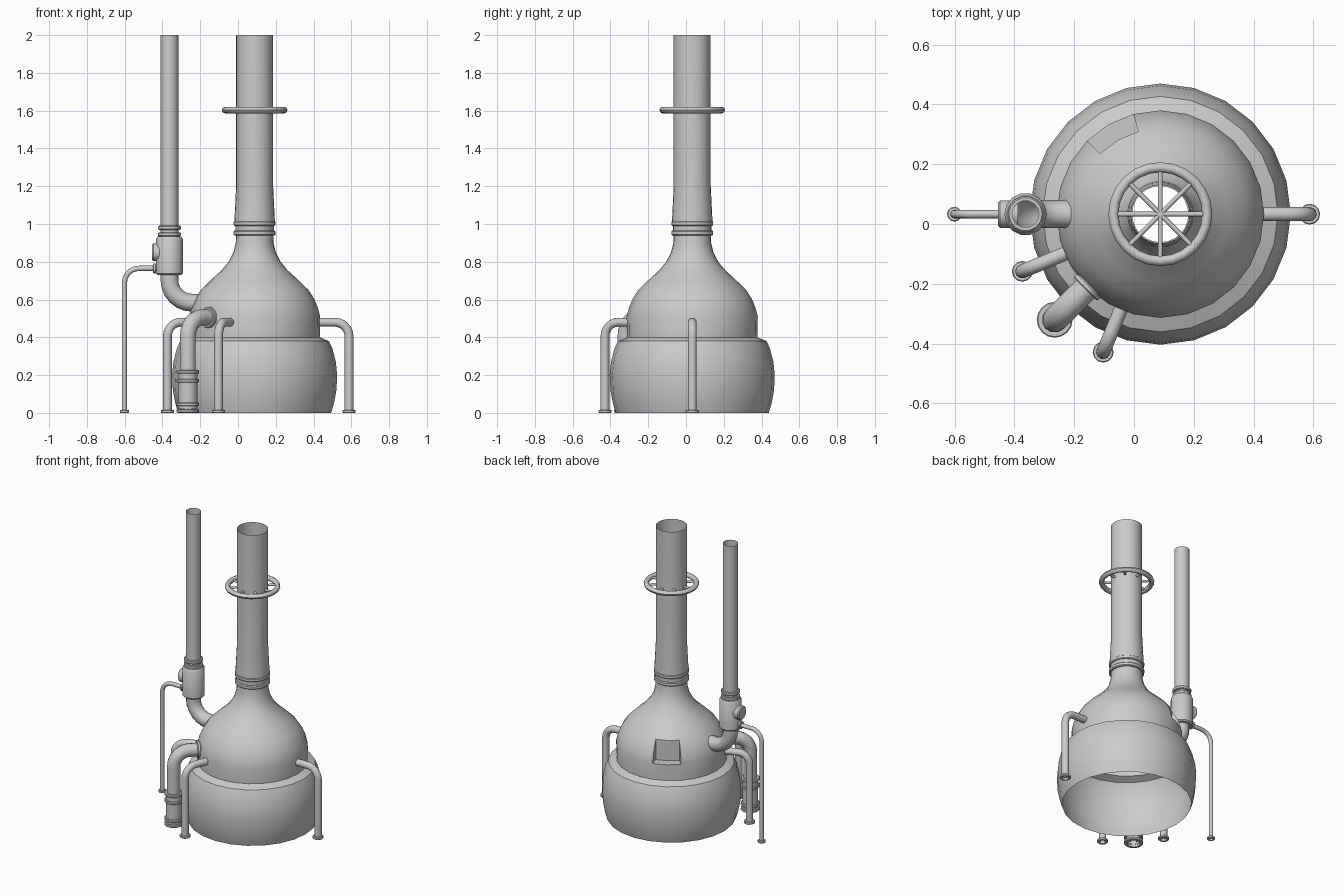
import bpy, math
from mathutils import Vector, Matrix

if "Cube" in bpy.data.objects:
    bpy.data.objects.remove(bpy.data.objects["Cube"])

CX, CY = 0.088, 0.033          # axis of the main vessel
SEGS = 24


def finish(name, mesh, angle=35):
    ob = bpy.data.objects.new(name, mesh)
    bpy.context.collection.objects.link(ob)
    bpy.ops.object.select_all(action='DESELECT')
    ob.select_set(True)
    bpy.context.view_layer.objects.active = ob
    bpy.ops.object.shade_smooth_by_angle(angle=math.radians(angle))
    return ob


def lathe(name, profile, loc=(CX, CY, 0), segs=SEGS, axis='Z', skip=None, angle=35):
    """Revolve (radius, height) points; skip(row, column) leaves faces out."""
    verts, faces = [], []
    for r, z in profile:
        for j in range(segs):
            a = 2 * math.pi * j / segs
            verts.append((r * math.cos(a), r * math.sin(a), z))
    for i in range(len(profile) - 1):
        for j in range(segs):
            if skip and skip(i, j):
                continue
            k = (j + 1) % segs
            faces.append((i * segs + j, i * segs + k, (i + 1) * segs + k, (i + 1) * segs + j))
    me = bpy.data.meshes.new(name)
    me.from_pydata(verts, [], faces)
    rot = Matrix.Rotation(-math.pi / 2, 4, 'Y') if axis == '-X' else Matrix()
    me.transform(Matrix.Translation(loc) @ rot)
    return finish(name, me, angle)


def collar(name, loc, inner, outer, height, segs=12, axis='Z'):
    h, b = height / 2, height * 0.2
    return lathe(name, [(inner, -h), (outer - b, -h), (outer, -h + b), (outer, h - b),
                        (outer - b, h), (inner, h)], loc, segs, axis)


def elbow_pipe(name, a, corner, b, bend, radius, steps=6):
    """Pipe from a to b with a rounded right-angle corner."""
    a, c, b = Vector(a), Vector(corner), Vector(b)
    u, v = (a - c).normalized(), (b - c).normalized()
    mid = c + (u + v) * bend
    pts = [a]
    for i in range(steps + 1):
        t = math.pi / 2 * i / steps
        pts.append(mid - v * bend * math.cos(t) - u * bend * math.sin(t))
    pts.append(b)
    cu = bpy.data.curves.new(name + "_path", 'CURVE')
    cu.dimensions = '3D'
    sp = cu.splines.new('POLY')
    sp.points.add(len(pts) - 1)
    for p, q in zip(sp.points, pts):
        p.co = (*q, 1)
    cu.bevel_depth, cu.bevel_resolution = radius, 4
    tmp = bpy.data.objects.new(name + "_path", cu)
    bpy.context.collection.objects.link(tmp)
    bpy.context.view_layer.update()
    me = bpy.data.meshes.new_from_object(tmp.evaluated_get(bpy.context.evaluated_depsgraph_get()))
    bpy.data.objects.remove(tmp)
    return finish(name, me, 50)


def around(angle, dist, z):
    a = math.radians(angle)
    return (CX + dist * math.cos(a), CY + dist * math.sin(a), z)


# open-bottomed bowl with sloped ledge
lathe("bowl", [(0.405, 0), (0.42, 0.05), (0.433, 0.12), (0.437, 0.2), (0.43, 0.27),
               (0.412, 0.34), (0.394, 0.38), (0.345, 0.4)])

# dome narrowing to the neck, with an opening at the back
dome = [(0.345, 0.4), (0.347, 0.51), (0.334, 0.56), (0.315, 0.605), (0.286, 0.65),
        (0.23, 0.705), (0.175, 0.755), (0.138, 0.8), (0.112, 0.85), (0.1, 0.9), (0.096, 1.0)]
lathe("dome", dome, skip=lambda i, j: 1 <= i <= 3 and j in (7, 8))

# recess filling the opening: upright back, flat floor, two cheeks
verts, faces = [], []
section = [(0.286, 0.51)] + dome[1:5]
n = len(section)
for ang in (105, 120, 135):
    verts += [around(ang, r, z) for r, z in section]
for k in (0, n):
    faces.append((k, k + n, k + n + n - 1, k + n - 1))
    faces.append((k, k + 1, k + n + 1, k + n))
faces += [tuple(range(n)), tuple(reversed(range(2 * n, 3 * n)))]
me = bpy.data.meshes.new("hatch_recess")
me.from_pydata(verts, [], faces)
finish("hatch_recess", me)

# main chimney and its collars
lathe("main_chimney", [(0.108, 1.0), (0.104, 1.08), (0.098, 1.2), (0.098, 2.0)])
for i, z in enumerate((0.952, 1.003)):
    collar(f"neck_collar_{i}", (CX, CY, z), 0.094, 0.111, 0.026, SEGS)
lathe("neck_sleeve", [(0.102, 0.95), (0.102, 1.0)])

# ring and spokes around the chimney
tube = [(0.157 + 0.017 * math.cos(t * math.pi / 4), 1.603 + 0.017 * math.sin(t * math.pi / 4))
        for t in range(9)]
lathe("chimney_ring", tube, angle=60)
for i in range(4):
    bpy.ops.mesh.primitive_cylinder_add(vertices=8, radius=0.008, depth=0.31,
                                        location=(CX, CY, 1.603),
                                        rotation=(math.pi / 2, 0, i * math.pi / 4))
    bpy.context.object.name = f"ring_spoke_{i}"
    bpy.ops.object.shade_smooth_by_angle(angle=math.radians(50))

# three slim support pipes with feet
for name, ang in (("right", 0), ("left", 202.5), ("front", 247.5)):
    elbow_pipe(f"{name}_pipe", around(ang, 0.335, 0.48), around(ang, 0.5, 0.48),
               around(ang, 0.5, 0), 0.075, 0.0235)
    collar(f"{name}_pipe_foot", around(ang, 0.5, 0.008), 0.02, 0.035, 0.016)

# thick drain pipe with jacket and flanges
elbow_pipe("drain_pipe", around(225, 0.31, 0.505), around(225, 0.5, 0.505),
           around(225, 0.5, 0), 0.1, 0.043)
lathe("drain_jacket", [(0.043, 0.02), (0.05, 0.02), (0.05, 0.225), (0.043, 0.225)],
      around(225, 0.5, 0), 16)
for i, z in enumerate((0.01, 0.045, 0.17, 0.217)):
    collar(f"drain_flange_{i}", around(225, 0.5, z), 0.04, 0.06, 0.018, 16)
flange = collar("drain_dome_flange", (0, 0, 0), 0.04, 0.056, 0.02, 16)
flange.rotation_euler = (0, math.pi / 2, math.radians(225))
flange.location = around(225, 0.345, 0.505)

# side chimney rising from an elbow on the dome
SX = -0.363
elbow_pipe("side_elbow", (-0.2, CY, 0.583), (SX, CY, 0.583), (SX, CY, 0.75), 0.12, 0.047)
lathe("side_chamber", [(0.045, 0.73), (0.063, 0.73), (0.071, 0.738), (0.071, 0.92),
                       (0.062, 0.935), (0.048, 0.935)], (SX, CY, 0), 14)
lathe("side_chimney", [(0.048, 0.93), (0.048, 2.0)], (SX, CY, 0), 14)
for i, z in enumerate((0.945, 0.98)):
    collar(f"side_collar_{i}", (SX, CY, z), 0.045, 0.06, 0.022, 14)
lathe("chamber_port", [(0.047, -0.04), (0.047, 0.02), (0.04, 0.027), (0, 0.027)],
      (-0.428, CY, 0.85), 14, '-X')

# thin overflow pipe
elbow_pipe("overflow_pipe", (-0.4, CY, 0.765), (-0.601, CY, 0.765), (-0.601, CY, 0), 0.075, 0.014)
collar("overflow_flange", (-0.442, CY, 0.765), 0.012, 0.026, 0.016, 12, '-X')
collar("overflow_foot", (-0.601, CY, 0.008), 0.012, 0.025, 0.016)
